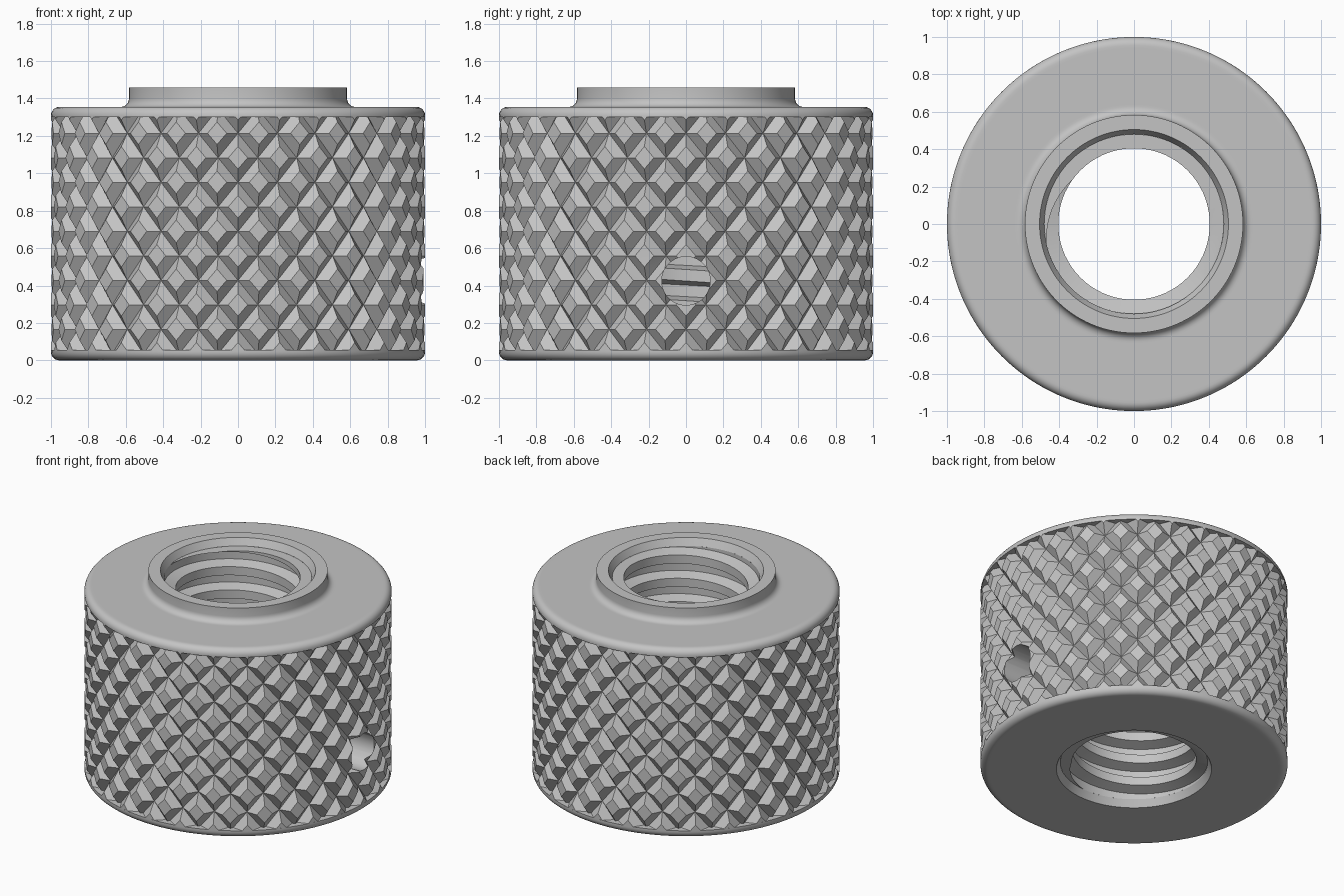
import bpy, bmesh, math
from mathutils import Vector

cube = bpy.data.objects.get("Cube")
if cube:
    bpy.data.objects.remove(cube, do_unlink=True)

HEIGHT, SHOULDER = 1.46, 1.355       # hub top, shoulder top
ROOT, CREST, PITCH = 0.48, 0.405, 0.167   # thread
HOLE_Z, HOLE_R, HOLE_SIDES = 0.425, 0.13, 32
KNURL_LOW, KNURL_HIGH = 0.055, 1.3
CHAMFER = 0.05

steel = bpy.data.materials.new("Steel grey")
steel.use_nodes = True
grey = (0.55, 0.55, 0.55, 1)
steel.diffuse_color = grey
steel.node_tree.nodes["Principled BSDF"].inputs["Base Color"].default_value = grey


def finish(bm, name, outward):
    """Make normals consistent, turn them along outward(), make the object."""
    bmesh.ops.remove_doubles(bm, verts=bm.verts, dist=1e-5)
    bmesh.ops.recalc_face_normals(bm, faces=bm.faces)
    if sum(f.calc_area() * f.normal.dot(outward(f.calc_center_median())) for f in bm.faces) < 0:
        bmesh.ops.reverse_faces(bm, faces=bm.faces)
    mesh = bpy.data.meshes.new(name)
    bm.to_mesh(mesh)
    bm.free()
    mesh.materials.append(steel)
    obj = bpy.data.objects.new(name, mesh)
    bpy.context.collection.objects.link(obj)
    bpy.ops.object.select_all(action="DESELECT")
    obj.select_set(True)
    bpy.context.view_layer.objects.active = obj
    bpy.ops.object.shade_smooth_by_angle(angle=math.radians(24))


def radial(p):
    return Vector((p.x, p.y, 0)).normalized()


def trim(bm, low, high):
    """Cut an unrolled strip (radius, angle, z) to a height range."""
    for z, sign in ((low, -1), (high, 1)):
        bmesh.ops.bisect_plane(bm, geom=bm.verts[:] + bm.edges[:] + bm.faces[:], dist=1e-6,
                               plane_co=(0, 0, z), plane_no=(0, 0, sign), clear_outer=True)


def roll_up(bm):
    for v in bm.verts:
        r, a, z = v.co
        v.co = (r * math.cos(a), r * math.sin(a), z)
    bmesh.ops.remove_doubles(bm, verts=bm.verts, dist=1e-5)


def pierce(bm):
    """Cut the round set-screw opening on the +x side."""
    def near(f):
        c = f.calc_center_median()
        return c.x > 0 and math.hypot(c.y, c.z - HOLE_Z) < HOLE_R + 0.15
    inner = HOLE_R * math.cos(math.pi / HOLE_SIDES)
    normals = [Vector((0, math.cos(t), math.sin(t)))
               for t in (math.tau * k / HOLE_SIDES for k in range(HOLE_SIDES))]
    centre = Vector((0, 0, HOLE_Z))
    for n in normals:
        faces = [f for f in bm.faces if near(f)]
        geom = set(faces)
        for f in faces:
            geom.update(f.edges)
            geom.update(f.verts)
        bmesh.ops.bisect_plane(bm, geom=list(geom), dist=1e-6,
                               plane_co=centre + n * inner, plane_no=n)
    inside = [f for f in bm.faces if near(f) and
              all((f.calc_center_median() - centre).dot(n) < inner for n in normals)]
    bmesh.ops.delete(bm, geom=inside, context="FACES")


def close_borders(bm, end_radius, low, high):
    """Wall off the strip ends to end_radius, and line the opening to the bore."""
    border = [e for e in bm.edges if e.is_boundary]
    made = bmesh.ops.extrude_edge_only(bm, edges=border)["geom"]
    for v in (g for g in made if isinstance(g, bmesh.types.BMVert)):
        if low + 0.001 < v.co.z < high - 0.001:
            v.co.x = math.sqrt(ROOT ** 2 - v.co.y ** 2)
        else:
            r = math.hypot(v.co.x, v.co.y)
            v.co.x *= end_radius / r
            v.co.y *= end_radius / r


def knurled_band():
    """Diamond knurl: truncated pyramids between two families of V grooves."""
    count, rise, z0 = 28, 0.262, 0.166
    w, depth = 0.27, 0.05
    step = math.tau / count
    bm = bmesh.new()

    def vert(a, b, r):
        return bm.verts.new((r, (a + b) * step / 2, (a - b) * rise / 2 + z0))

    for s in range(2 * count):
        for d in range(-4, 13):
            if (s + d) % 2:
                continue
            i, j = (s + d) // 2, (s - d) // 2
            base = [vert(i + p, j + q, 1 - depth) for p, q in ((0, 0), (1, 0), (1, 1), (0, 1))]
            top = [vert(i + p, j + q, 1) for p, q in ((w, w), (1 - w, w), (1 - w, 1 - w), (w, 1 - w))]
            bm.faces.new(top)
            for k in range(4):
                n = (k + 1) % 4
                bm.faces.new((base[k], base[n], top[n], top[k]))
    trim(bm, KNURL_LOW, KNURL_HIGH)
    roll_up(bm)
    pierce(bm)
    close_borders(bm, 1, KNURL_LOW, KNURL_HIGH)
    finish(bm, "knurled_band", radial)


def threaded_bore():
    """Right-hand trapezoidal internal thread."""
    segments = 72
    low, high = CHAMFER, HEIGHT - CHAMFER
    flank, land = 0.022, PITCH / 2 - 0.022
    profile = [(CREST, 0), (CREST, land), (ROOT, land + flank), (ROOT, 2 * land + flank)]
    rows = [(r, k * PITCH + z) for k in range(-3, 11) for r, z in profile]
    # crest centred beside the set-screw opening on the far wall
    start = 0.455 - land / 2 - PITCH / 2 - 2 * PITCH
    bm = bmesh.new()
    columns = []
    for c in range(segments + 1):
        t = c / segments
        columns.append([bm.verts.new((r, t * math.tau, start + z + t * PITCH)) for r, z in rows])
    for left, right in zip(columns, columns[1:]):
        for k in range(len(rows) - 1):
            bm.faces.new((left[k], right[k], right[k + 1], left[k + 1]))
    trim(bm, low, high)
    roll_up(bm)
    pierce(bm)
    close_borders(bm, ROOT, low, high)
    finish(bm, "threaded_bore", lambda p: -radial(p))


def arc(cx, cz, r, start, end, steps=6):
    return [(cx + r * math.cos(math.radians(start + (end - start) * k / steps)),
             cz + r * math.sin(math.radians(start + (end - start) * k / steps)))
            for k in range(steps + 1)]


def lathe(name, profile, up):
    bm = bmesh.new()
    verts = [bm.verts.new((r, 0, z)) for r, z in profile]
    edges = [bm.edges.new(pair) for pair in zip(verts, verts[1:])]
    bmesh.ops.spin(bm, geom=verts + edges, cent=(0, 0, 0), axis=(0, 0, 1),
                   angle=math.tau, steps=112, use_duplicate=False)
    finish(bm, name, lambda p: Vector((0, 0, up)))


knurled_band()
threaded_bore()

# Shoulder with rounded rim, filleted raised hub and chamfered mouth
rim = 0.045
lathe("shoulder_and_hub",
      [(1, KNURL_HIGH)] + arc(1 - rim, SHOULDER - rim, rim, 0, 90) + [(0.94, SHOULDER), (0.64, SHOULDER)]
      + arc(0.583 + rim, SHOULDER + rim, rim, 270, 180)
      + [(0.583, HEIGHT), (0.505, HEIGHT), (ROOT, HEIGHT - CHAMFER)], 1)

# Underside with rounded rim and chamfered mouth
lathe("underside",
      [(1, KNURL_LOW)] + arc(1 - rim, rim, rim, 0, -90)
      + [(0.94, 0), (0.52, 0), (0.505, 0), (ROOT, CHAMFER)], -1)
